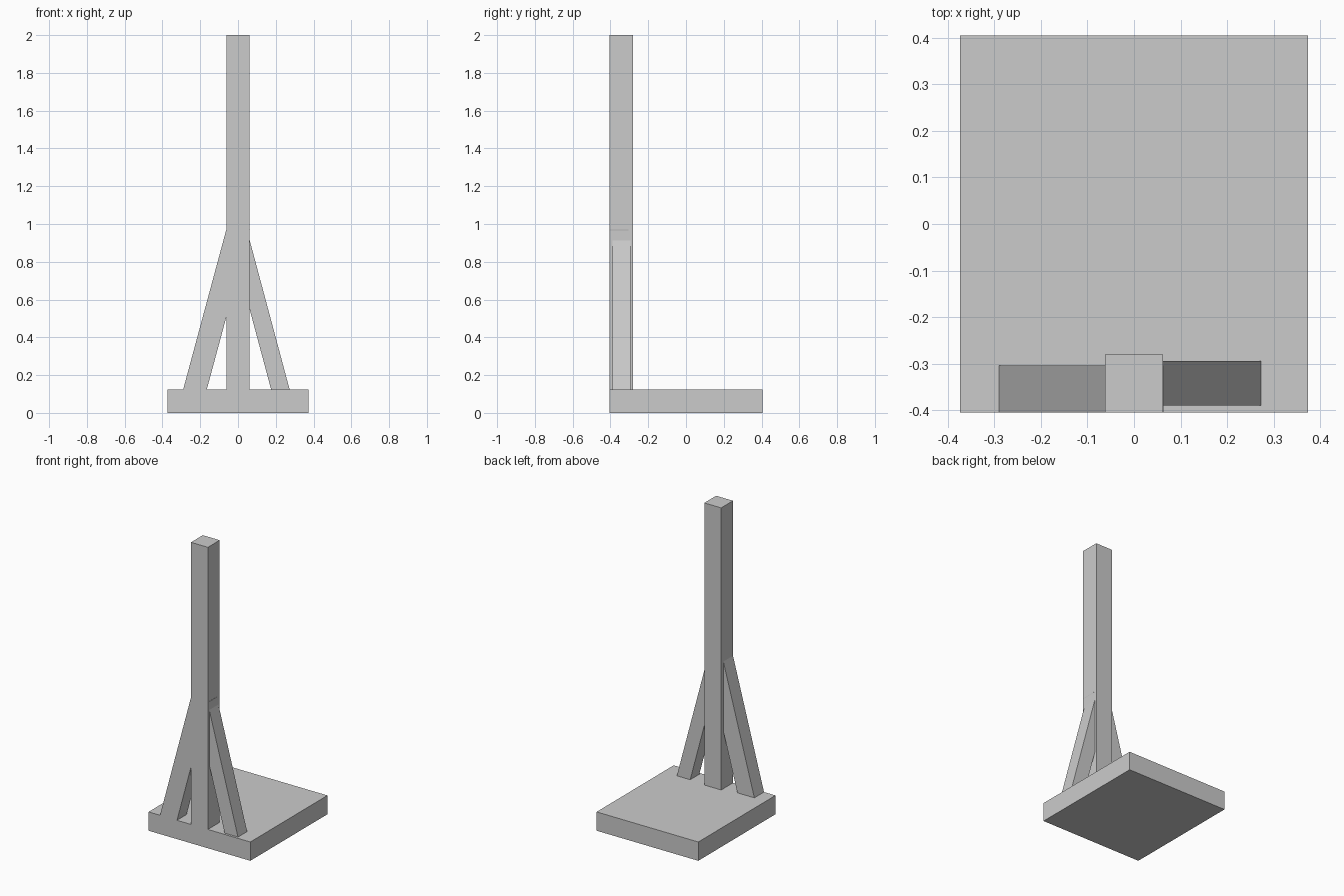
import bpy, bmesh

if "Cube" in bpy.data.objects:
    bpy.data.objects.remove(bpy.data.objects["Cube"])


def prism(name, profile, y0, y1):
    """Extrude an x-z profile from y0 to y1."""
    bm = bmesh.new()
    face = bm.faces.new([bm.verts.new((x, y0, z)) for x, z in profile])
    new = bmesh.ops.extrude_face_region(bm, geom=[face])["geom"]
    verts = [v for v in new if isinstance(v, bmesh.types.BMVert)]
    bmesh.ops.translate(bm, verts=verts, vec=(0, y1 - y0, 0))
    bmesh.ops.recalc_face_normals(bm, faces=bm.faces[:])
    mesh = bpy.data.meshes.new(name)
    bm.to_mesh(mesh)
    bm.free()
    obj = bpy.data.objects.new(name, mesh)
    bpy.context.collection.objects.link(obj)
    return obj


def rect(x, z0, z1):
    return [(-x, z0), (x, z0), (x, z1), (-x, z1)]


BASE_TOP = 0.125

# Flat base slab and upright post flush with its front edge
prism("base", rect(0.374, 0, BASE_TOP), -0.405, 0.405)
prism("post", rect(0.062, BASE_TOP, 2), -0.405, -0.281)

# Slanted braces, the left one larger and running through the post
prism("left_brace", [(-0.29, BASE_TOP), (-0.165, BASE_TOP),
                     (0.063, 0.97), (-0.062, 0.97)], -0.405, -0.304)
prism("right_brace", [(0.175, BASE_TOP), (0.273, BASE_TOP),
                      (0.061, 0.917), (-0.037, 0.917)], -0.39, -0.294)
